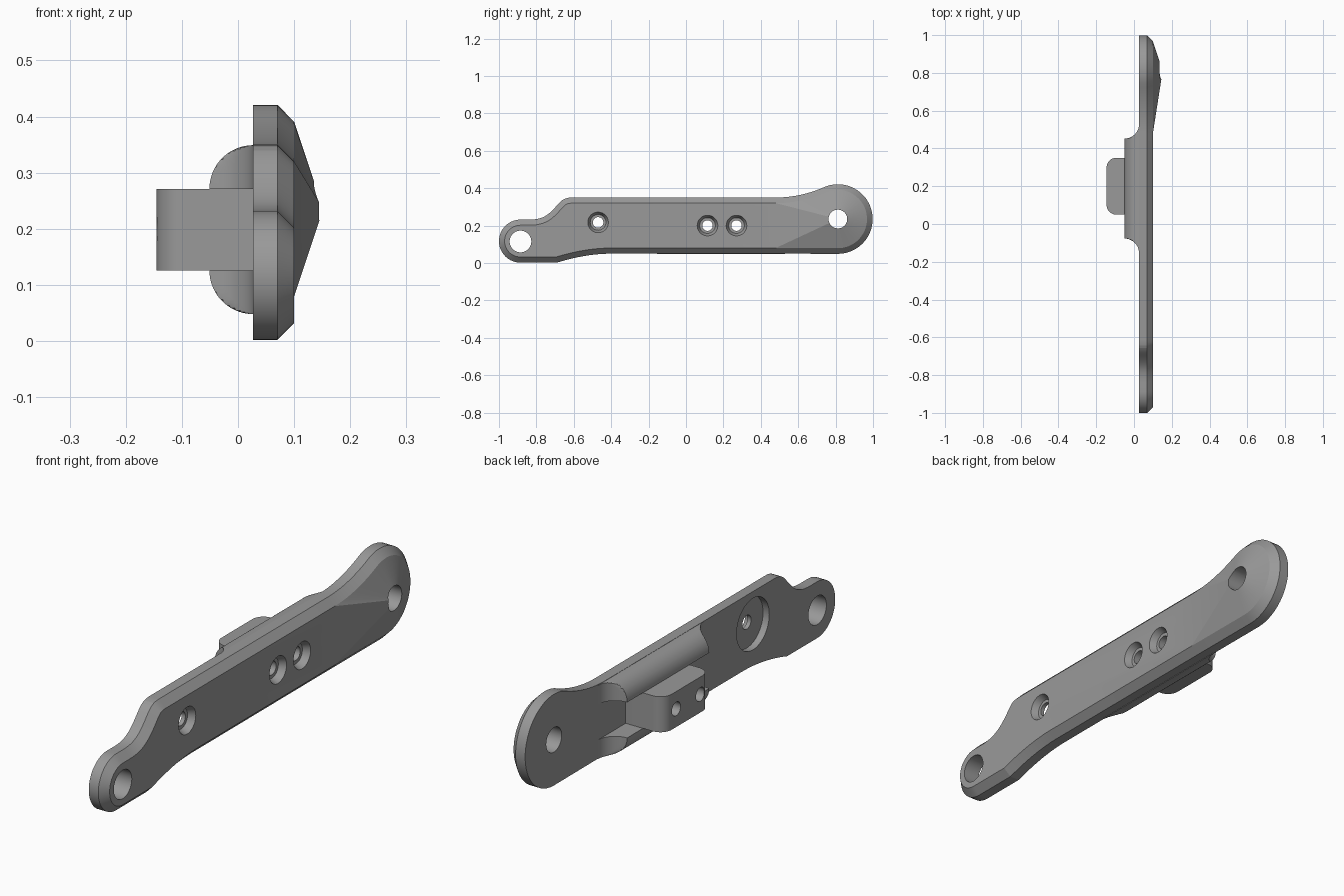
import bpy, bmesh, math
from mathutils import Vector, Matrix

if "Cube" in bpy.data.objects:
    bpy.data.objects.remove(bpy.data.objects["Cube"])

gray = bpy.data.materials.new("plain gray")
gray.diffuse_color = (0.32, 0.32, 0.32, 1)
gray.use_nodes = True
gray.node_tree.nodes["Principled BSDF"].inputs["Base Color"].default_value = gray.diffuse_color

BACK, RIM, FACE, INSET = 0.027, 0.07, 0.10, 0.03


def make(name, bm):
    bmesh.ops.recalc_face_normals(bm, faces=bm.faces)
    me = bpy.data.meshes.new(name)
    bm.to_mesh(me)
    bm.free()
    me.materials.append(gray)
    ob = bpy.data.objects.new(name, me)
    bpy.context.collection.objects.link(ob)
    return ob


def arc(cy, cz, r, a0, a1, n):
    return [(cy + r * math.cos(math.radians(a0 + (a1 - a0) * i / n)),
             cz + r * math.sin(math.radians(a0 + (a1 - a0) * i / n))) for i in range(n + 1)]


def bezier(p0, p1, p2, p3, n=10):
    # interior points of a cubic curve
    out = []
    for i in range(1, n):
        t = i / n
        w = ((1 - t) ** 3, 3 * t * (1 - t) ** 2, 3 * t * t * (1 - t), t ** 3)
        out.append(tuple(sum(k * p[j] for k, p in zip(w, (p0, p1, p2, p3))) for j in (0, 1)))
    return out


def inset(pts, d):
    # mitred inward offset of a counter-clockwise outline
    out = []
    for i, p in enumerate(pts):
        p = Vector(p)
        e0 = (p - Vector(pts[i - 1])).normalized()
        e1 = (Vector(pts[(i + 1) % len(pts)]) - p).normalized()
        n0, n1 = Vector((-e0.y, e0.x)), Vector((-e1.y, e1.x))
        out.append(tuple(p + (n0 + n1) * d / (1 + n0.dot(n1))))
    return out


def cut(ob, x0, x1, r0, r1, y, z):
    # round or tapered hole along x
    bm = bmesh.new()
    bmesh.ops.create_cone(bm, cap_ends=True, segments=48, radius1=r0, radius2=r1, depth=x1 - x0,
                          matrix=Matrix.Translation(((x0 + x1) / 2, y, z)) @ Matrix.Rotation(math.pi / 2, 4, 'Y'))
    tool = make("hole_cutter", bm)
    mod = ob.modifiers.new("hole", 'BOOLEAN')
    mod.operation, mod.solver, mod.object = 'DIFFERENCE', 'EXACT', tool
    bpy.context.view_layer.objects.active = ob
    bpy.ops.object.modifier_apply(modifier=mod.name)
    bpy.data.objects.remove(tool)


def smooth(ob, angle):
    bpy.ops.object.select_all(action='DESELECT')
    ob.select_set(True)
    bpy.context.view_layer.objects.active = ob
    bpy.ops.object.shade_smooth_by_angle(angle=math.radians(angle))


# Side outline in (y, z), counter-clockwise seen from +x
outline = [(-0.69, 0.002)]
outline += bezier((-0.69, 0.002), (-0.6, 0.03), (-0.5, 0.05), (-0.4, 0.05))
outline += [(-0.4, 0.05)]
low = len(outline)
outline += [(0.48, 0.05)]
outline += arc(0.812, 0.235, 0.186, -90, 110, 30)
outline += bezier(outline[-1], (0.66, 0.37), (0.57, 0.35), (0.48, 0.35))
high = len(outline)
outline += [(0.48, 0.35), (-0.61, 0.35)]
outline += bezier((-0.61, 0.35), (-0.65, 0.35), (-0.665, 0.337), (-0.69, 0.308), 6)
outline += [(-0.69, 0.308)]
outline += bezier((-0.69, 0.308), (-0.74, 0.25), (-0.77, 0.232), (-0.84, 0.232))
outline += [(-0.84, 0.232)]
outline += arc(-0.885, 0.117, 0.115, 90, 270, 28)

# Plate with bevelled rim and a raised, faceted large end
bm = bmesh.new()
rings = [[bm.verts.new((x, y, z)) for y, z in pts] for x, pts in
         ((BACK, outline), (RIM, outline), (FACE, inset(outline, INSET)))]
n = len(outline)
for a, b in zip(rings, rings[1:]):
    for i in range(n):
        j = (i + 1) % n
        bm.faces.new((a[i], a[j], b[j], b[i]))
bm.faces.new(rings[0][::-1])
top = rings[2]
bm.faces.new(top[high:] + top[:low + 1])
apex = bm.verts.new((0.152, 0.812, 0.235))
fan = top[low:high + 1]
for a, b in zip(fan, fan[1:] + fan[:1]):
    bm.faces.new((a, b, apex))
plate = make("arm_plate", bm)

# Rails: quarter-round bars with concave run-outs at both ends
R = 0.078
steps = [R * math.sin(math.radians(a)) for a in range(0, 91, 9)]
stations = [(-0.155 + t, R - math.sqrt(max(R * R - t * t, 0))) for t in steps]
stations += [(0.53 - t, d) for (_, d), t in reversed(list(zip(stations, steps)))]
rails = []
for name, zc, sign in (("upper_rail", 0.271, 1), ("lower_rail", 0.126, -1)):
    bm = bmesh.new()
    loops = []
    for y, d in stations:
        sec = [(BACK + 0.004, 0.0)]
        sec += [(BACK - min(R * math.cos(math.radians(a)), d), R * math.sin(math.radians(a)))
                for a in range(0, 91, 6)]
        sec += [(BACK + 0.004, R)]
        loops.append([bm.verts.new((x, y, zc + sign * h)) for x, h in sec])
    for a, b in zip(loops, loops[1:]):
        for i in range(len(a)):
            j = (i + 1) % len(a)
            bm.faces.new((a[i], a[j], b[j], b[i]))
    bm.faces.new(loops[0])
    bm.faces.new(loops[-1][::-1])
    rails.append(make(name, bm))

# Mounting tab between the rails, outer corners rounded
bm = bmesh.new()
prof = [(BACK + 0.004, 0.05)] + arc(-0.095, 0.10, 0.05, 270, 180, 12)
prof += arc(-0.095, 0.30, 0.05, 180, 90, 12) + [(BACK + 0.004, 0.35)]
face = bm.faces.new([bm.verts.new((x, y, 0.126)) for x, y in prof])
ext = bmesh.ops.extrude_face_region(bm, geom=[face])
bmesh.ops.translate(bm, vec=(0, 0, 0.145),
                    verts=[v for v in ext["geom"] if isinstance(v, bmesh.types.BMVert)])
tab = make("mounting_tab", bm)

# End holes
cut(plate, -0.1, 0.3, 0.058, 0.058, -0.885, 0.115)
cut(plate, -0.1, 0.3, 0.05, 0.05, 0.812, 0.235)
# Screw holes with tapered seats
for y, z in ((-0.47, 0.217), (0.115, 0.2), (0.27, 0.2)):
    cut(plate, -0.3, 0.3, 0.028, 0.028, y, z)
    cut(plate, 0.072, 0.102, 0.042, 0.056, y, z)
    if y > 0:
        cut(tab, -0.3, 0.3, 0.028, 0.028, y, z)
# Round recess on the back
cut(plate, -0.05, 0.055, 0.105, 0.105, -0.47, 0.217)

smooth(plate, 10)
for ob in rails + [tab]:
    smooth(ob, 25)
